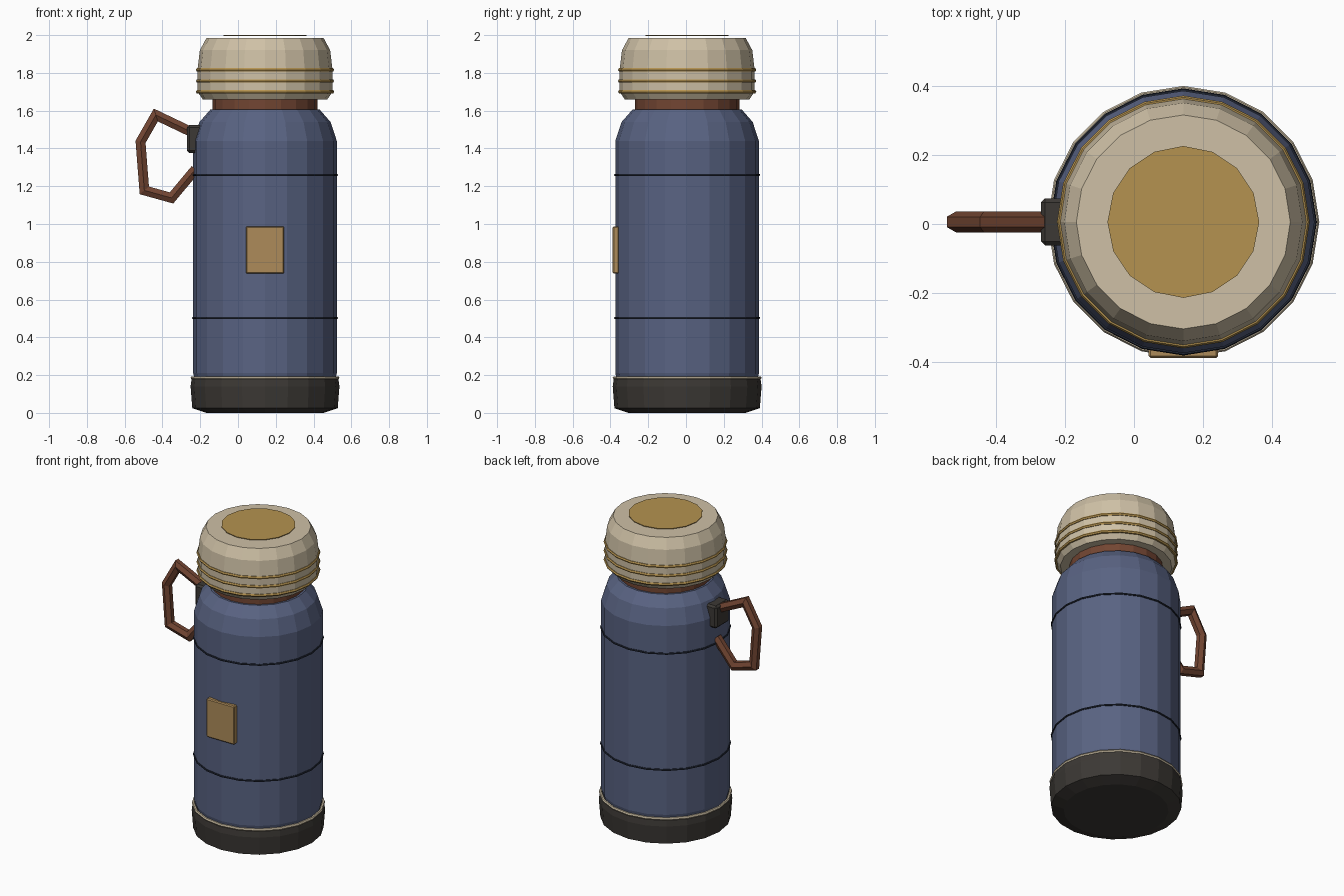
import bpy, bmesh, math
from mathutils import Vector

if "Cube" in bpy.data.objects:
    bpy.data.objects.remove(bpy.data.objects["Cube"])

CX, CY, N = 0.143, 0.006, 20


def material(name, rgb):
    m = bpy.data.materials.new(name)
    m.diffuse_color = (*rgb, 1)
    m.use_nodes = True
    m.node_tree.nodes["Principled BSDF"].inputs["Base Color"].default_value = m.diffuse_color
    return m


BLUE = material("blue_enamel", (0.10, 0.125, 0.225))
CREAM = material("cream", (0.62, 0.53, 0.38))
GOLD = material("gold", (0.46, 0.29, 0.08))
BROWN = material("brown_leather", (0.17, 0.06, 0.032))
DARK = material("dark_rubber", (0.045, 0.04, 0.035))
NAVY = material("navy_line", (0.015, 0.02, 0.035))
TAN = material("tan_plate", (0.42, 0.26, 0.10))


def finish(name, bm, mat):
    bmesh.ops.recalc_face_normals(bm, faces=bm.faces[:])
    me = bpy.data.meshes.new(name)
    bm.to_mesh(me)
    bm.free()
    me.materials.append(mat)
    ob = bpy.data.objects.new(name, me)
    bpy.context.collection.objects.link(ob)
    return ob


def skin(bm, rings, closed=False):
    """Bridge consecutive vertex rings; cap the ends unless closed."""
    loops = [[bm.verts.new(p) for p in r] for r in rings]
    pairs = list(zip(loops, loops[1:]))
    if closed:
        pairs.append((loops[-1], loops[0]))
    else:
        bm.faces.new(loops[0])
        bm.faces.new(loops[-1])
    for a, b in pairs:
        for i in range(len(a)):
            j = (i + 1) % len(a)
            bm.faces.new((a[i], a[j], b[j], b[i]))


def circle(r, z, n=N):
    return [(CX + r * math.cos(math.tau * i / n), CY + r * math.sin(math.tau * i / n), z) for i in range(n)]


def lathe(name, profile, mat, closed=False):
    bm = bmesh.new()
    skin(bm, [circle(r, z) for r, z in profile], closed)
    return finish(name, bm, mat)


def ring(name, z, r, t, mat):
    angles = [math.tau * k / 6 for k in range(6)]
    return lathe(name, [(r + t * math.cos(a), z + t * math.sin(a)) for a in angles], mat, True)


def block(name, lo, hi, bevel, mat):
    bm = bmesh.new()
    bmesh.ops.create_cube(bm, size=1)
    for v in bm.verts:
        v.co = [(a + b) / 2 + c * (b - a) for a, b, c in zip(lo, hi, v.co)]
    bmesh.ops.bevel(bm, geom=bm.edges[:], offset=bevel, segments=1, affect='EDGES')
    return finish(name, bm, mat)


# Flask: rubber base, body, neck and cap
lathe("base", [(0.31, 0), (0.385, 0.025), (0.394, 0.14), (0.388, 0.185)], DARK)
lathe("body", [(0.37, 0.17), (0.38, 0.21), (0.38, 1.44), (0.347, 1.54), (0.29, 1.605)], BLUE)
lathe("neck", [(0.277, 1.58), (0.277, 1.68)], BROWN)
lathe("cap", [(0.33, 1.66), (0.357, 1.70), (0.357, 1.82), (0.345, 1.92), (0.31, 1.985)], CREAM)

# Trim rings
ring("base_trim", 0.186, 0.385, 0.009, CREAM)
for i, z in enumerate((0.503, 1.26)):
    ring(f"body_line_{i + 1}", z, 0.381, 0.006, NAVY)
for i, z in enumerate((1.70, 1.757, 1.816)):
    ring(f"cap_ring_{i + 1}", z, 0.356, 0.010, GOLD)

# Cap disc
bm = bmesh.new()
skin(bm, [circle(0.22, 1.996, 16), circle(0.22, 2.0, 16)])
finish("cap_disc", bm, GOLD)

# Front plate and handle bracket
block("front_plate", (0.042, -0.388, 0.737), (0.244, -0.355, 0.988), 0.006, TAN)
block("handle_bracket", (-0.27, -0.062, 1.377), (-0.18, 0.074, 1.523), 0.012, DARK)

# Handle: six-sided tube along a mitred path
path = [Vector((x, CY, z)) for x, z in
        ((-0.20, 1.465), (-0.435, 1.577), (-0.516, 1.435), (-0.496, 1.178), (-0.352, 1.138), (-0.225, 1.29))]
rings = []
for i, p in enumerate(path):
    a = (p - path[max(i - 1, 0)]).normalized()
    b = (path[min(i + 1, len(path) - 1)] - p).normalized()
    t = (a + b).normalized()
    side = Vector((-t.z, 0, t.x)) / max(t.dot(a), t.dot(b))
    rings.append([p + 0.03 * (side * math.sin(math.tau * k / 6) + Vector((0, math.cos(math.tau * k / 6), 0)))
                  for k in range(6)])
bm = bmesh.new()
skin(bm, rings)
finish("handle", bm, BROWN)
